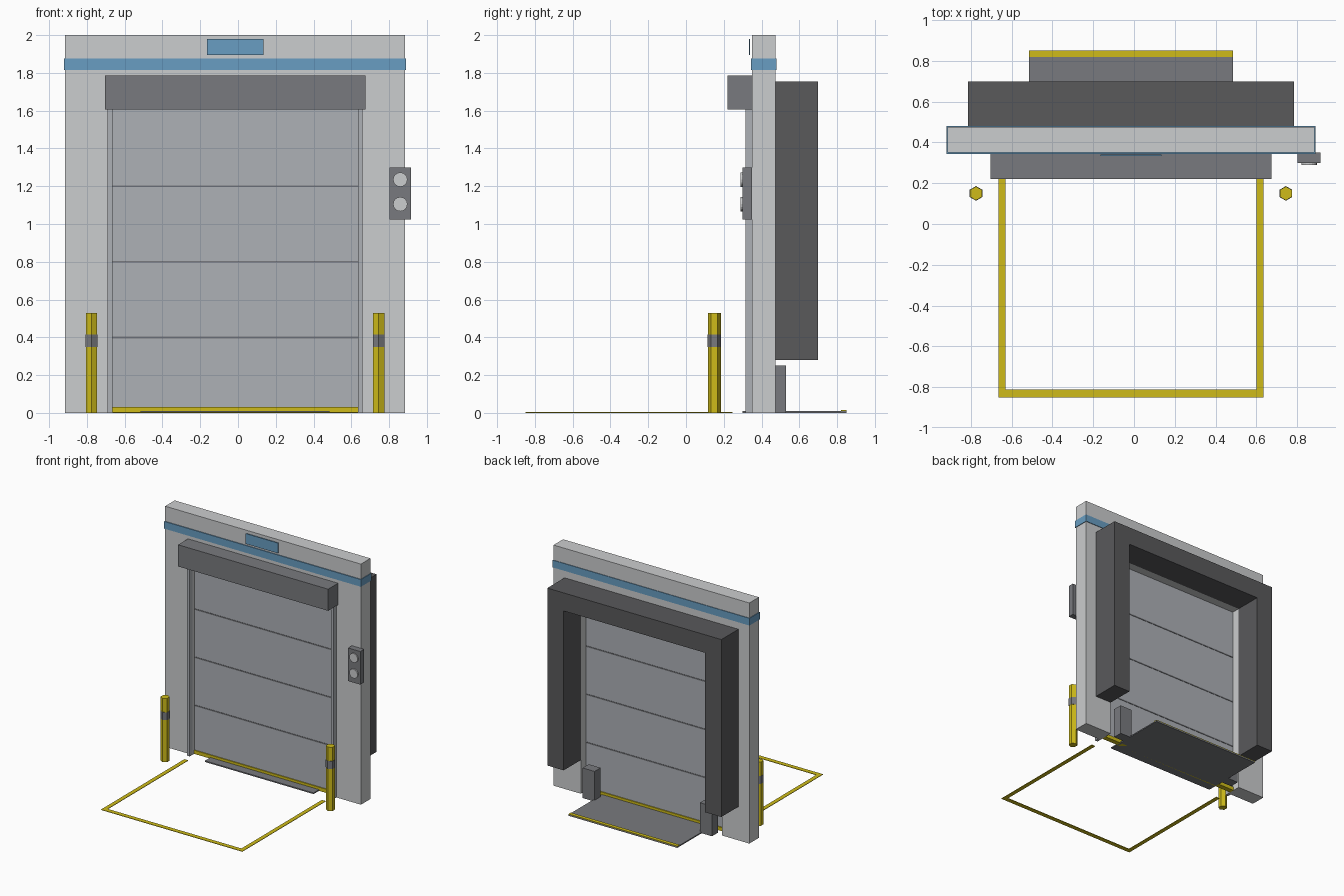
import bpy
import bmesh
import math

if "Cube" in bpy.data.objects:
    bpy.data.objects.remove(bpy.data.objects["Cube"], do_unlink=True)


def material(name, r, g, b):
    m = bpy.data.materials.new(name)
    m.use_nodes = True
    m.diffuse_color = (r, g, b, 1)
    m.node_tree.nodes["Principled BSDF"].inputs["Base Color"].default_value = (r, g, b, 1)
    return m


WALL = material("wall light grey", 0.60, 0.61, 0.62)
DOOR = material("door grey", 0.42, 0.44, 0.47)
STEEL = material("steel grey", 0.19, 0.195, 0.21)
RUBBER = material("rubber dark grey", 0.10, 0.10, 0.105)
YELLOW = material("safety yellow", 0.62, 0.50, 0.01)
BLUE = material("trim blue", 0.14, 0.34, 0.54)

CX = -0.015  # centre line of the doorway


def finish(name, bm, mat):
    mesh = bpy.data.meshes.new(name)
    bmesh.ops.recalc_face_normals(bm, faces=bm.faces)
    bm.to_mesh(mesh)
    bm.free()
    mesh.materials.append(mat)
    ob = bpy.data.objects.new(name, mesh)
    bpy.context.collection.objects.link(ob)
    return ob


def box(name, mat, x, y, z):
    """Box from (low, high) pairs, x measured from the doorway centre."""
    bm = bmesh.new()
    bmesh.ops.create_cube(bm, size=1)
    for v in bm.verts:
        v.co = [r[0] if c < 0 else r[1] for c, r in zip(v.co, (x, y, z))]
        v.co.x += CX
    return finish(name, bm, mat)


def arch(name, mat, half, inner, z0, z1, lintel, y):
    """Upside-down U profile extruded along y."""
    pts = [(-half, z0), (-half, z1), (half, z1), (half, z0),
           (inner, z0), (inner, lintel), (-inner, lintel), (-inner, z0)]
    bm = bmesh.new()
    face = bm.faces.new([bm.verts.new((CX + px, y[0], pz)) for px, pz in pts])
    res = bmesh.ops.extrude_face_region(bm, geom=[face])
    moved = [g for g in res["geom"] if isinstance(g, bmesh.types.BMVert)]
    bmesh.ops.translate(bm, verts=moved, vec=(0, y[1] - y[0], 0))
    return finish(name, bm, mat)


def prism(name, mat, sides, radius, depth, loc, rot):
    bpy.ops.mesh.primitive_cylinder_add(vertices=sides, radius=radius, depth=depth,
                                        location=loc, rotation=rot)
    ob = bpy.context.object
    ob.name = name
    ob.data.materials.append(mat)
    return ob


# Wall with doorway, blue band and sign plate
arch("wall", WALL, 0.90, 0.65, 0, 2.0, 1.605, (0.35, 0.475))
arch("wall_band", BLUE, 0.905, 0.9, 1.815, 1.875, 1.874, (0.343, 0.48))
box("wall_band_core", BLUE, (-0.904, 0.904), (0.343, 0.48), (1.815, 1.8745))
box("sign_plate", BLUE, (-0.15, 0.15), (0.333, 0.34), (1.895, 1.98))

# Sectional door with seams and bottom seal
box("door", DOOR, (-0.65, 0.65), (0.38, 0.405), (0.03, 1.605))
for i in (1, 2, 3):
    box(f"door_seam_{i}", STEEL, (-0.65, 0.65), (0.377, 0.408), (0.4 * i - 0.005, 0.4 * i + 0.005))
box("door_bottom_seal", YELLOW, (-0.65, 0.65), (0.372, 0.413), (0, 0.03))
box("door_housing", STEEL, (-0.69, 0.69), (0.22, 0.35), (1.605, 1.785))

# Dock shelter around the back of the doorway
arch("dock_shelter", RUBBER, 0.80, 0.65, 0.28, 1.755, 1.605, (0.475, 0.70))

# Leveller plate with yellow lip
box("leveller_plate", STEEL, (-0.5, 0.5), (0.30, 0.85), (0, 0.01))
box("leveller_lip", YELLOW, (-0.5, 0.5), (0.82, 0.85), (0.008, 0.015))

# Paired parts on both sides of the doorway
for side, s in (("left", 1), ("right", -1)):
    def span(a, b):
        return tuple(sorted((s * a, s * b)))
    box(f"door_rail_{side}", DOOR, span(0.65, 0.675), (0.315, 0.35), (0, 1.605))
    box(f"bumper_{side}", STEEL, span(0.485, 0.595), (0.45, 0.53), (0, 0.25))
    box(f"floor_line_{side}", YELLOW, span(0.615, 0.65), (-0.85, 0.245), (0, 0.004))
    px = CX + s * 0.76
    prism(f"bollard_{side}", YELLOW, 6, 0.034, 0.53, (px, 0.15, 0.265), (0, 0, 0))
    prism(f"bollard_band_{side}", STEEL, 6, 0.036, 0.065, (px, 0.15, 0.382), (0, 0, 0))
box("floor_line_front", YELLOW, (-0.615, 0.615), (-0.85, -0.812), (0, 0.004))

# Control box with two round lamps
box("control_box", STEEL, (0.817, 0.93), (0.30, 0.35), (1.025, 1.30))
for name, z in (("upper_lamp", 1.235), ("lower_lamp", 1.105)):
    prism(name, WALL, 16, 0.038, 0.012, (0.859, 0.295, z), (math.pi / 2, 0, 0))
